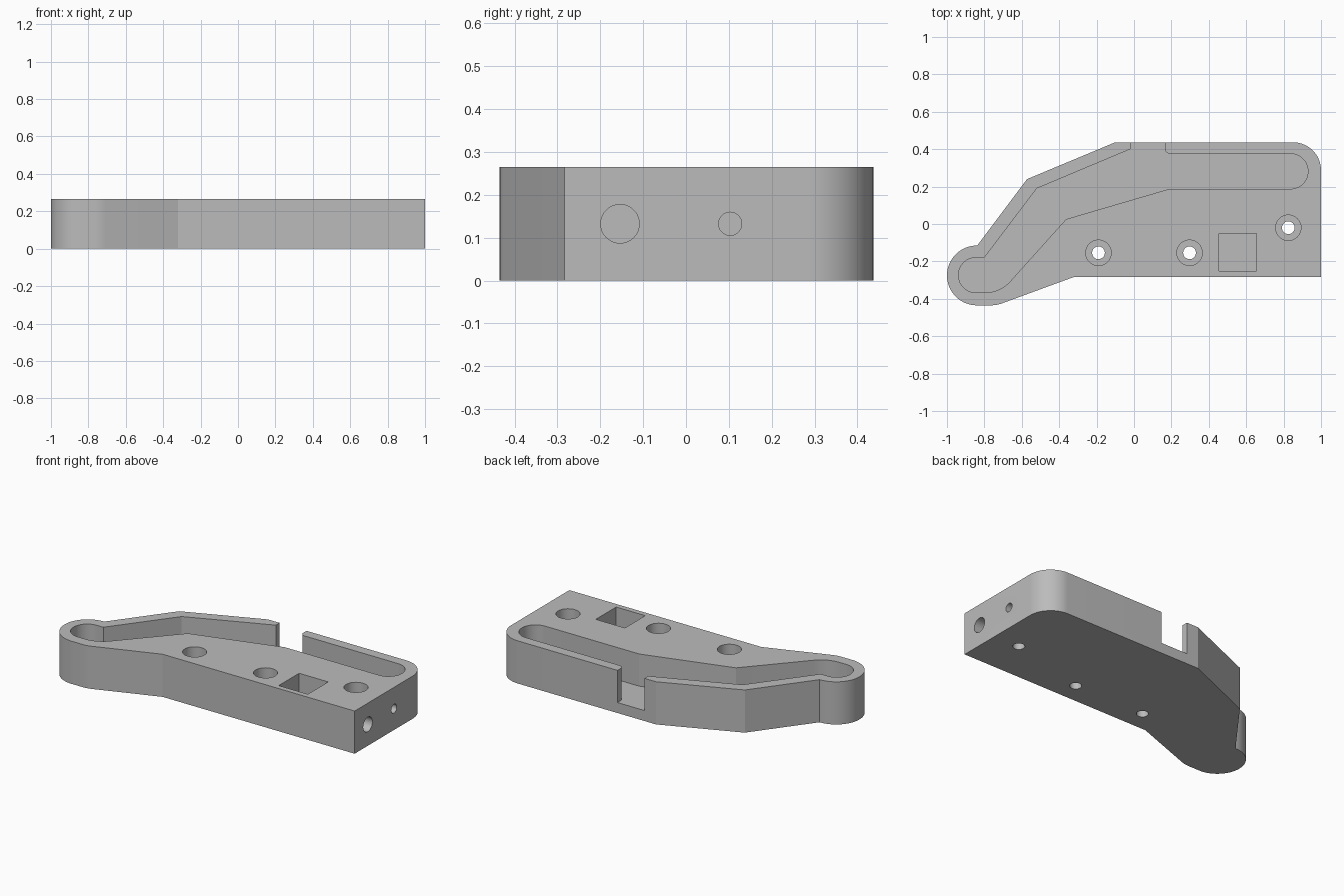
import bpy, bmesh, math
from mathutils import Vector, Matrix

if "Cube" in bpy.data.objects:
    bpy.data.objects.remove(bpy.data.objects["Cube"], do_unlink=True)

HEIGHT, FLOOR = 0.265, 0.065
MID = HEIGHT / 2

grey = bpy.data.materials.new("plain grey")
grey.use_nodes = True
grey.diffuse_color = (0.5, 0.5, 0.5, 1)
grey.node_tree.nodes["Principled BSDF"].inputs["Base Color"].default_value = (0.5, 0.5, 0.5, 1)


def rounded(corners):
    """Turn (x, y, radius) corners into an outline with filleted corners."""
    out = []
    n = len(corners)
    for i, (x, y, r) in enumerate(corners):
        p = Vector((x, y))
        if r == 0:
            out.append(p)
            continue
        a = (Vector(corners[i - 1][:2]) - p).normalized()
        b = (Vector(corners[(i + 1) % n][:2]) - p).normalized()
        half = a.angle(b) / 2
        centre = p + (a + b).normalized() * (r / math.sin(half))
        start = p + a * (r / math.tan(half)) - centre
        end = p + b * (r / math.tan(half)) - centre
        sweep = math.pi - 2 * half
        steps = max(3, round(sweep / math.radians(6)))
        for k in range(steps + 1):
            t = k / steps
            out.append(centre + (start * math.sin((1 - t) * sweep)
                                 + end * math.sin(t * sweep)) / math.sin(sweep))
    return out


def prism(name, outline, z0, z1):
    bm = bmesh.new()
    face = bm.faces.new([bm.verts.new((p[0], p[1], z0)) for p in outline])
    top = bmesh.ops.extrude_face_region(bm, geom=[face])["geom"]
    bmesh.ops.translate(bm, vec=(0, 0, z1 - z0),
                        verts=[v for v in top if isinstance(v, bmesh.types.BMVert)])
    bmesh.ops.recalc_face_normals(bm, faces=bm.faces)
    mesh = bpy.data.meshes.new(name)
    bm.to_mesh(mesh)
    bm.free()
    mesh.materials.append(grey)
    obj = bpy.data.objects.new(name, mesh)
    bpy.context.collection.objects.link(obj)
    return obj


def circle(x, y, r, n=48):
    return [(x + r * math.cos(math.tau * i / n), y + r * math.sin(math.tau * i / n))
            for i in range(n)]


def cut(target, cutter):
    bpy.context.view_layer.update()
    mod = target.modifiers.new("cut", "BOOLEAN")
    mod.operation, mod.solver, mod.object = "DIFFERENCE", "EXACT", cutter
    bpy.ops.object.select_all(action="DESELECT")
    bpy.context.view_layer.objects.active = target
    target.select_set(True)
    bpy.ops.object.modifier_apply(modifier=mod.name)
    bpy.data.objects.remove(cutter, do_unlink=True)


# Solid bent body with a round lobe at one end
body = prism("bracket_body", rounded([
    (1, -0.283, 0), (1, 0.437, 0.15), (-0.1, 0.437, 0), (-0.572, 0.24, 0),
    (-0.838, -0.115, 0), (-1, -0.115, 0.16), (-1, -0.435, 0.16),
    (-0.735, -0.435, 0.16), (-0.32, -0.283, 0)]), 0, HEIGHT)

# Channel following the back wall, open through a slot in it
cut(body, prism("channel_cutter", rounded([
    (-0.02, 0.5, 0), (-0.02, 0.4, 0), (-0.52, 0.19, 0), (-0.8, -0.18, 0),
    (-0.938, -0.18, 0.092), (-0.938, -0.367, 0.092), (-0.716, -0.367, 0.18),
    (-0.363, 0.026, 0), (0.19, 0.188, 0), (0.93, 0.188, 0.092),
    (0.93, 0.375, 0.092), (0.165, 0.375, 0.03), (0.165, 0.5, 0)]), FLOOR, 0.4))

# Square pocket
cut(body, prism("square_cutter", [(0.455, -0.25), (0.655, -0.25),
                                  (0.655, -0.05), (0.455, -0.05)], FLOOR, 0.4))

# Counterbored screw holes
for x, y in [(-0.19, -0.154), (0.297, -0.154), (0.825, -0.02)]:
    cut(body, prism("bore_cutter", circle(x, y, 0.068), MID, 0.4))
    cut(body, prism("screw_cutter", circle(x, y, 0.034), -0.1, 0.4))

# Holes in the end face, the larger one reaching the square pocket
for y, r, inner in [(-0.154, 0.045, 0.6), (0.103, 0.027, 0.75)]:
    drill = prism("drill_cutter", circle(0, 0, r), inner, 1.1)
    drill.matrix_world = Matrix.Translation((0, y, MID)) @ Matrix.Rotation(math.pi / 2, 4, "Y")
    cut(body, drill)

bpy.ops.object.shade_smooth_by_angle(angle=math.radians(15))
